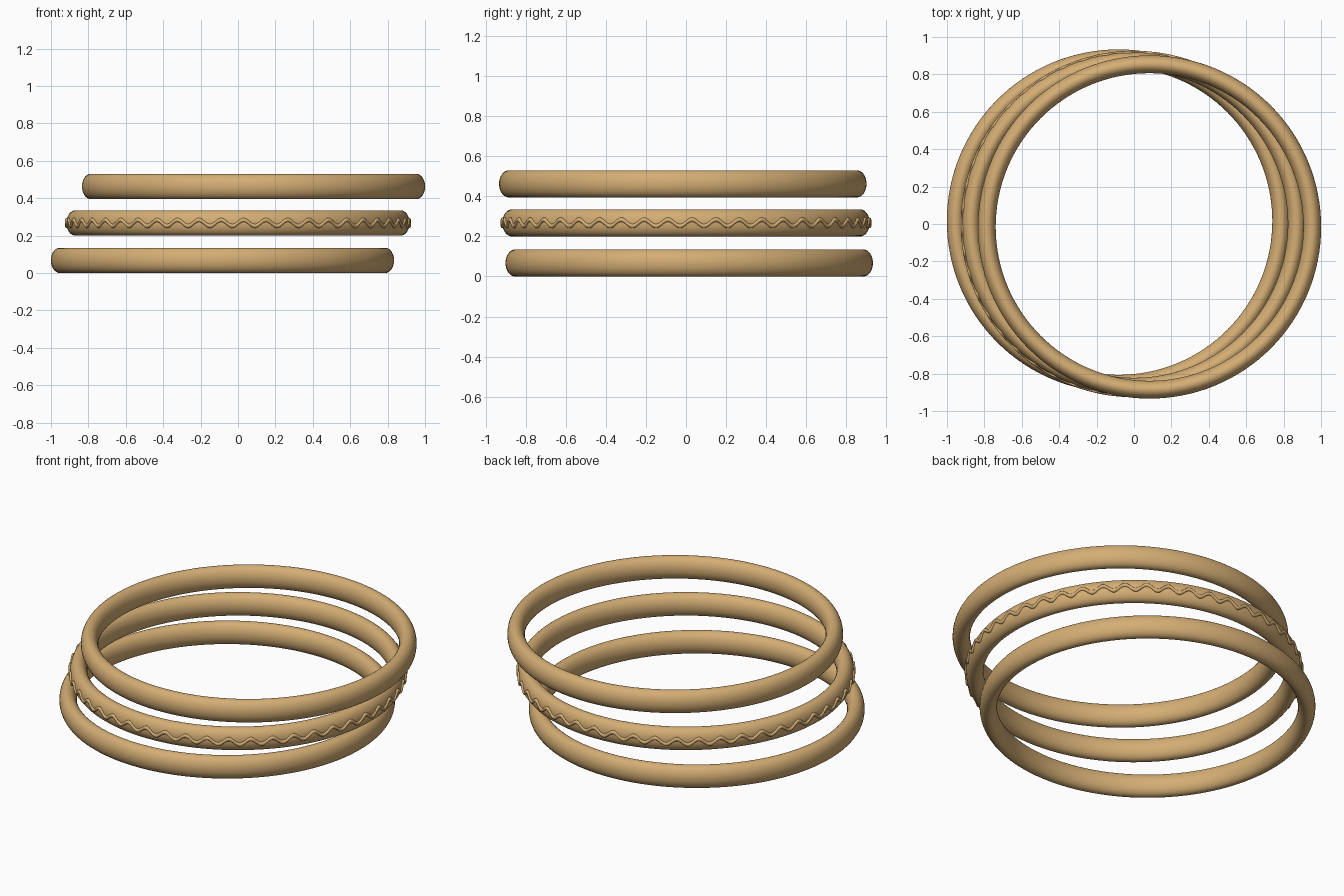
import bpy, math

if "Cube" in bpy.data.objects:
    bpy.data.objects.remove(bpy.data.objects["Cube"])

TAU = 2 * math.pi
gold = bpy.data.materials.new("warm gold")
gold.diffuse_color = (0.66, 0.42, 0.175, 1)
gold.use_nodes = True
gold.node_tree.nodes["Principled BSDF"].inputs["Base Color"].default_value = gold.diffuse_color


def sweep(name, centre, path, half_w, half_h, n_path, n_sec):
    """Closed loop with an elliptical section; path(angle) -> (radius, height)."""
    verts, faces = [], []
    for i in range(n_path):
        a = TAU * i / n_path
        r, z = path(a)
        for j in range(n_sec):
            b = TAU * j / n_sec
            rr = r + half_w * math.cos(b)
            verts.append((rr * math.cos(a), rr * math.sin(a), z + half_h * math.sin(b)))
    for i in range(n_path):
        k = (i + 1) % n_path
        for j in range(n_sec):
            m = (j + 1) % n_sec
            faces.append((i * n_sec + j, k * n_sec + j, k * n_sec + m, i * n_sec + m))
    mesh = bpy.data.meshes.new(name)
    mesh.from_pydata(verts, [], faces)
    mesh.materials.append(gold)
    mesh.shade_smooth()
    obj = bpy.data.objects.new(name, mesh)
    obj.location = centre
    bpy.context.collection.objects.link(obj)
    return obj


# Three plain bangles, stacked with a sideways offset
for name, centre in (("bottom_bangle", (-0.083, 0.016, 0.0675)),
                     ("middle_bangle", (0, 0, 0.2675)),
                     ("top_bangle", (0.083, -0.016, 0.4625))):
    sweep(name, centre, lambda a: (0.87, 0), 0.0475, 0.0675, 128, 32)

# Wavy wire wrapped around the outside of the middle bangle
WAVES = 48
sweep("wavy_wire", (0, 0, 0.2675),
      lambda a: (0.916, 0.016 * math.sin(WAVES * a)), 0.01, 0.0115, WAVES * 14, 10)
